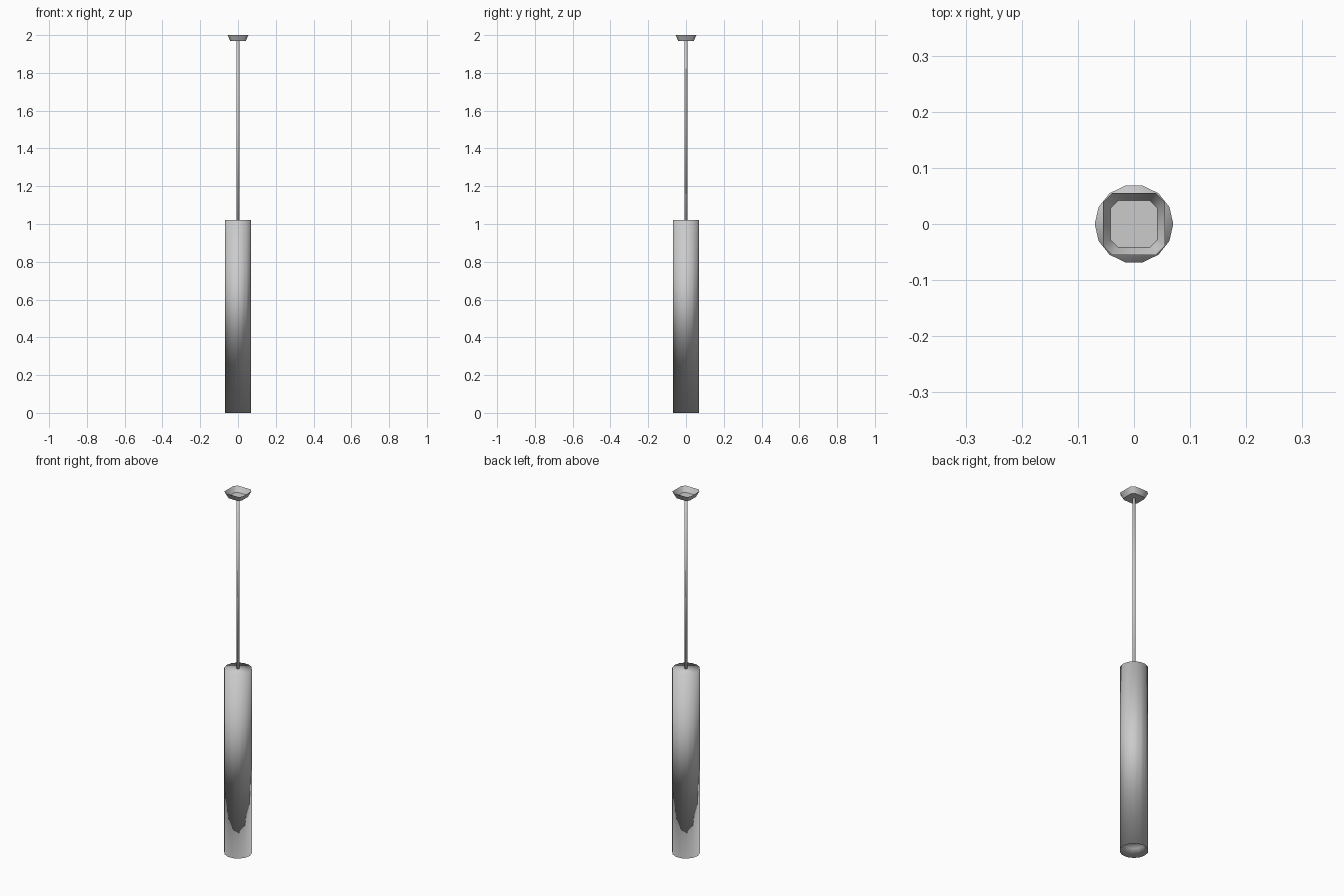
import bpy
import bmesh
from math import sin, cos, pi

if "Cube" in bpy.data.objects:
    bpy.data.objects.remove(bpy.data.objects["Cube"])


def circle(r, z, sides, start=0.0):
    return [(r * cos(start + 2 * pi * i / sides), r * sin(start + 2 * pi * i / sides), z)
            for i in range(sides)]


def chamfered_square(h, c, z):
    k = h - c
    return [(h, -k, z), (h, k, z), (k, h, z), (-k, h, z),
            (-h, k, z), (-h, -k, z), (-k, -h, z), (k, -h, z)]


def loft(name, rings, cap_start=False, cap_end=False, sharp_start=False):
    """Skin a list of matching rings with smooth faces and optional end caps."""
    bm = bmesh.new()
    loops = [[bm.verts.new(p) for p in ring] for ring in rings]
    n = len(loops[0])
    for a, b in zip(loops, loops[1:]):
        for i in range(n):
            j = (i + 1) % n
            bm.faces.new((a[i], a[j], b[j], b[i]))
    if cap_start:
        cap = bm.faces.new(loops[0][::-1])
        for e in cap.edges:
            e.smooth = not sharp_start
    if cap_end:
        bm.faces.new(loops[-1])
    for f in bm.faces:
        f.smooth = True
    mesh = bpy.data.meshes.new(name)
    bm.to_mesh(mesh)
    bm.free()
    obj = bpy.data.objects.new(name, mesh)
    bpy.context.collection.objects.link(obj)
    return obj


# Tube shade: tapered recess underneath, knife-edge rim, outer wall, closed top
loft("shade", [circle(r, z, 14) for r, z in
               [(0.056, 0.045), (0.07, 0.0), (0.07, 1.02)]],
     cap_start=True, cap_end=True)

# Hanging cord
loft("cord", [circle(0.008, z, 6, pi / 2) for z in (1.015, 1.969)],
     cap_start=True, cap_end=True)

# Ceiling canopy: shallow chamfered-square cup, open towards the ceiling
loft("ceiling_canopy", [chamfered_square(h, c, z) for h, c, z in
                        [(0.042, 0.014, 1.97), (0.055, 0.016, 2.0)]],
     cap_start=True, sharp_start=True)
